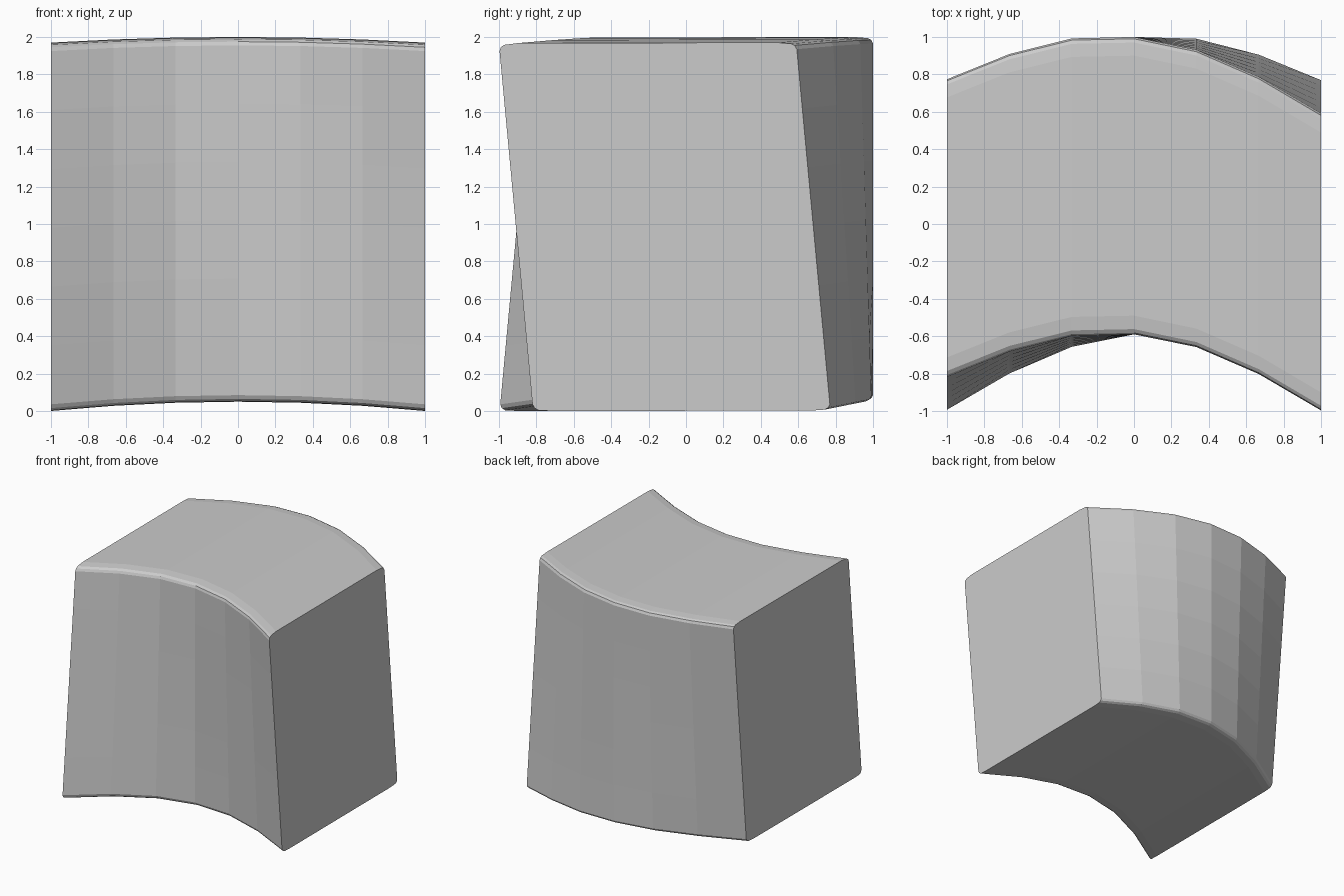
import bpy, bmesh

if "Cube" in bpy.data.objects:
    bpy.data.objects.remove(bpy.data.objects["Cube"])

FRONT, BACK = -0.59, 1.0
ROWS = 6

# Cross-section of the block at mid width: (y, z), slightly rounded corners
bottom = [(BACK, 0.085), (BACK - 0.01, 0.068), (BACK - 0.03, 0.057), (BACK - 0.10, 0.052),
          (FRONT + 0.10, 0.050), (FRONT + 0.03, 0.053), (FRONT + 0.01, 0.065), (FRONT, 0.085)]
top = [(FRONT, 1.955), (FRONT + 0.008, 1.975), (FRONT + 0.028, 1.988), (FRONT + 0.10, 1.997),
       (BACK - 0.10, 2.0), (BACK - 0.03, 1.994), (BACK - 0.01, 1.985), (BACK, 1.965)]


def between(a, b):
    """Evenly spaced points between two profile points, giving the wall rows."""
    return [(a[0] + (b[0] - a[0]) * i / ROWS, a[1] + (b[1] - a[1]) * i / ROWS)
            for i in range(1, ROWS)]


profile = bottom + between(bottom[-1], top[0]) + top + between(top[-1], bottom[0])

# Backward bow of the block at each distance from the middle
bow = [0.0, 0.038, 0.152, 0.317]

bm = bmesh.new()
rings = []
for i in range(-3, 4):
    x = i / 3
    ring = []
    for y, z in profile:
        t = z / 2
        sag = (0.05 * (1 - t) + 0.03 * t) * x * x      # ends droop slightly
        twist = -0.094 * x * (z - 1)                   # top turns against the base
        ring.append(bm.verts.new((x, y - bow[abs(i)] + twist, max(0, z - sag))))
    rings.append(ring)

# Skin between the stations, then flat end faces
n = len(profile)
for a, b in zip(rings, rings[1:]):
    for j in range(n):
        k = (j + 1) % n
        bm.faces.new((a[j], a[k], b[k], b[j]))
bm.faces.new(rings[0])
bm.faces.new(rings[-1])
bmesh.ops.recalc_face_normals(bm, faces=bm.faces)

mesh = bpy.data.meshes.new("curved_block")
bm.to_mesh(mesh)
bm.free()
block = bpy.data.objects.new("curved_block", mesh)
bpy.context.collection.objects.link(block)
